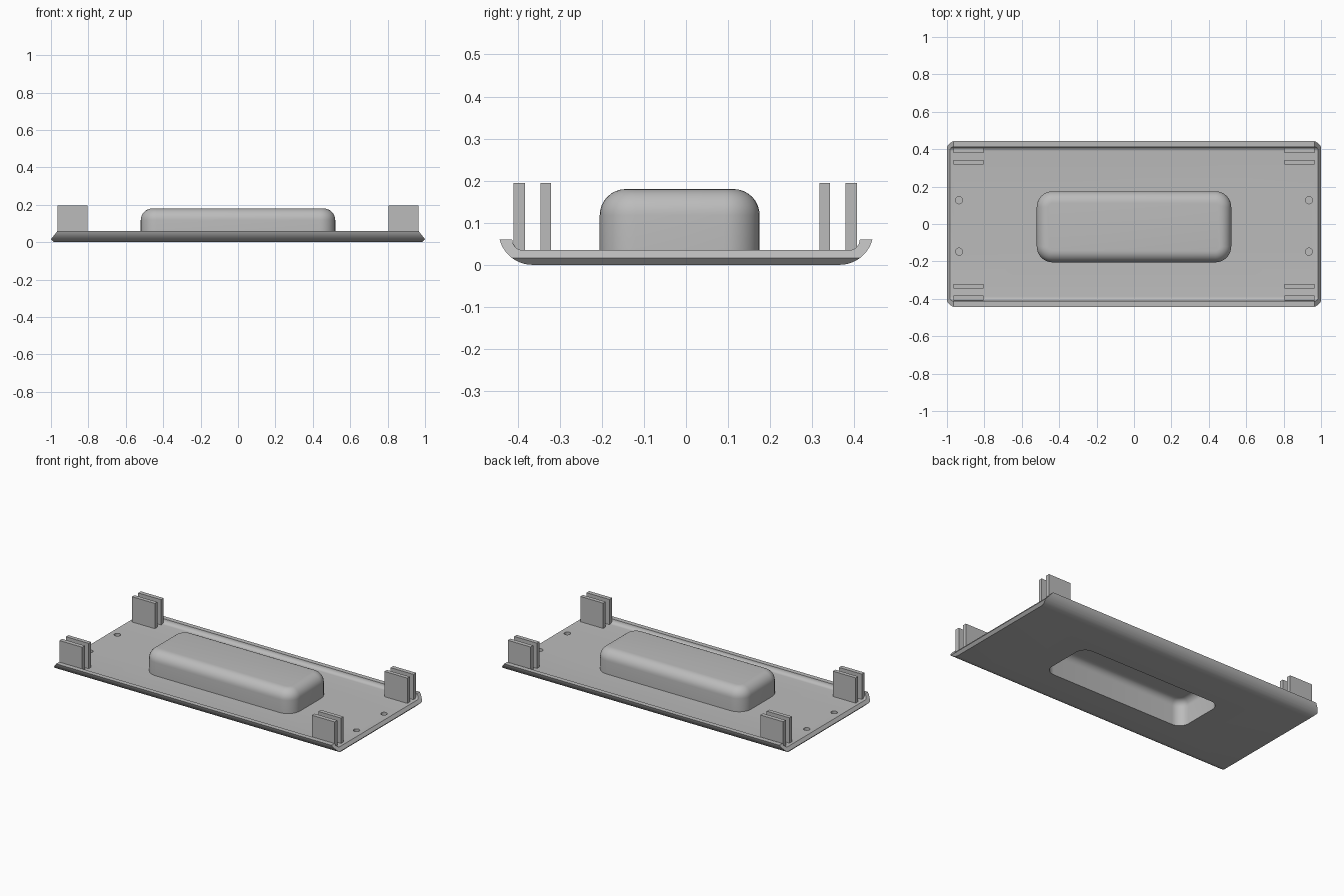
import bpy, bmesh, math

cube = bpy.data.objects.get("Cube")
if cube:
    bpy.data.objects.remove(cube, do_unlink=True)

grey = bpy.data.materials.new("plain grey")
grey.use_nodes = True
grey.diffuse_color = (0.5, 0.5, 0.5, 1)
grey.node_tree.nodes["Principled BSDF"].inputs["Base Color"].default_value = (0.5, 0.5, 0.5, 1)


def finish(bm, name):
    bmesh.ops.recalc_face_normals(bm, faces=bm.faces)
    mesh = bpy.data.meshes.new(name)
    bm.to_mesh(mesh)
    bm.free()
    mesh.materials.append(grey)
    obj = bpy.data.objects.new(name, mesh)
    bpy.context.collection.objects.link(obj)
    return obj


def box(name, x0, x1, y0, y1, z0, z1):
    bm = bmesh.new()
    bmesh.ops.create_cube(bm, size=1)
    for v in bm.verts:
        v.co = ((x0 + x1) / 2 + v.co.x * (x1 - x0),
                (y0 + y1) / 2 + v.co.y * (y1 - y0),
                (z0 + z1) / 2 + v.co.z * (z1 - z0))
    return finish(bm, name)


def rounded_block(name, hx, hy, cy, corner, fillet, z0, z1, steps=8):
    """Rounded rectangle rising from z0, with a filleted top edge at z1."""
    bm = bmesh.new()
    levels = [(0, z0)]
    for i in range(steps + 1):
        a = math.pi / 2 * i / steps
        levels.append((fillet * (1 - math.cos(a)), z1 - fillet * (1 - math.sin(a))))
    rings = []
    for inset, z in levels:
        r = corner - inset
        ring = []
        for q, (sx, sy) in enumerate([(1, 1), (-1, 1), (-1, -1), (1, -1)]):
            for i in range(steps + 1):
                a = math.pi / 2 * (q + i / steps)
                ring.append(bm.verts.new((sx * (hx - corner) + r * math.cos(a),
                                          cy + sy * (hy - corner) + r * math.sin(a), z)))
        rings.append(ring)
    n = len(rings[0])
    for low, high in zip(rings, rings[1:]):
        for i in range(n):
            j = (i + 1) % n
            bm.faces.new((low[i], low[j], high[j], high[i]))
    bm.faces.new(rings[0])
    bm.faces.new(rings[-1])
    return finish(bm, name)


def combine(target, tool, operation):
    mod = target.modifiers.new("combine", 'BOOLEAN')
    mod.operation = operation
    mod.solver = 'EXACT'
    mod.object = tool
    bpy.context.view_layer.objects.active = target
    bpy.ops.object.modifier_apply(modifier=mod.name)
    bpy.data.objects.remove(tool, do_unlink=True)


# Panel: shallow tray profile with curled long edges and pointed short ends
RIM, FLOOR, EDGE, LIP, TIP = 0.06, 0.035, 0.443, 0.413, 0.016
sweep = math.radians(75)
radius = RIM / (1 - math.cos(sweep))
start = EDGE - radius * math.sin(sweep)
tip_angle = math.acos(1 - TIP / radius)
angles = sorted([sweep * i / 10 for i in range(11)] + [tip_angle])
outer = [(start + radius * math.sin(a), radius * (1 - math.cos(a))) for a in angles]
tip_index = angles.index(tip_angle)
curl = RIM - FLOOR
inner = [(LIP - curl + curl * math.cos(a), RIM - curl * math.sin(a))
         for a in [math.pi / 2 * i / 8 for i in range(9)]]
half = outer + inner
profile = half + [(-y, z) for y, z in reversed(half)]


def end_x(z):
    if z <= TIP:
        return 0.985 + 0.015 * z / TIP
    return 1 - 0.035 * (z - TIP) / (RIM - TIP)


bm = bmesh.new()
ends = [[bm.verts.new((s * end_x(z), y, z)) for y, z in profile] for s in (-1, 1)]
n = len(profile)
for i in range(n):
    j = (i + 1) % n
    bm.faces.new((ends[0][i], ends[0][j], ends[1][j], ends[1][i]))
for ring in ends:
    bm.faces.new(ring[tip_index:n - tip_index])
    bm.faces.new(ring[n - tip_index - 1:] + ring[:tip_index + 1])
panel = finish(bm, "panel")

# Raised pocket, hollow from below
WALL, POCKET_Y = 0.02, -0.015
combine(panel, rounded_block("pocket", 0.52, 0.19, POCKET_Y, 0.085, 0.062, 0.015, 0.18), 'UNION')
combine(panel, rounded_block("pocket_hollow", 0.52 - WALL, 0.19 - WALL, POCKET_Y,
                             0.065, 0.042, -0.05, 0.18 - WALL), 'DIFFERENCE')

# Blind screw holes near the short ends
for x in (-0.935, 0.935):
    for y in (-0.148, 0.127):
        bm = bmesh.new()
        bmesh.ops.create_cone(bm, cap_ends=True, segments=24, radius1=0.019, radius2=0.019, depth=0.06)
        bmesh.ops.translate(bm, verts=bm.verts, vec=(x, y, 0.045))
        combine(panel, finish(bm, "hole"), 'DIFFERENCE')

bpy.ops.object.select_all(action='DESELECT')
panel.select_set(True)
bpy.context.view_layer.objects.active = panel
bpy.ops.object.shade_smooth_by_angle(angle=math.radians(30))

# Paired upright tabs at the four corners
for side, sx in (("left", 1), ("right", -1)):
    for end, sy in (("back", 1), ("front", -1)):
        for kind, y0, y1 in (("inner", 0.319, 0.344), ("outer", 0.381, 0.408)):
            xs = sorted((sx * 0.805, sx * 0.965))
            ys = sorted((sy * y0 - 0.002, sy * y1 - 0.002))
            box(f"{end}_{side}_{kind}_tab", *xs, *ys, 0.03, 0.195)
